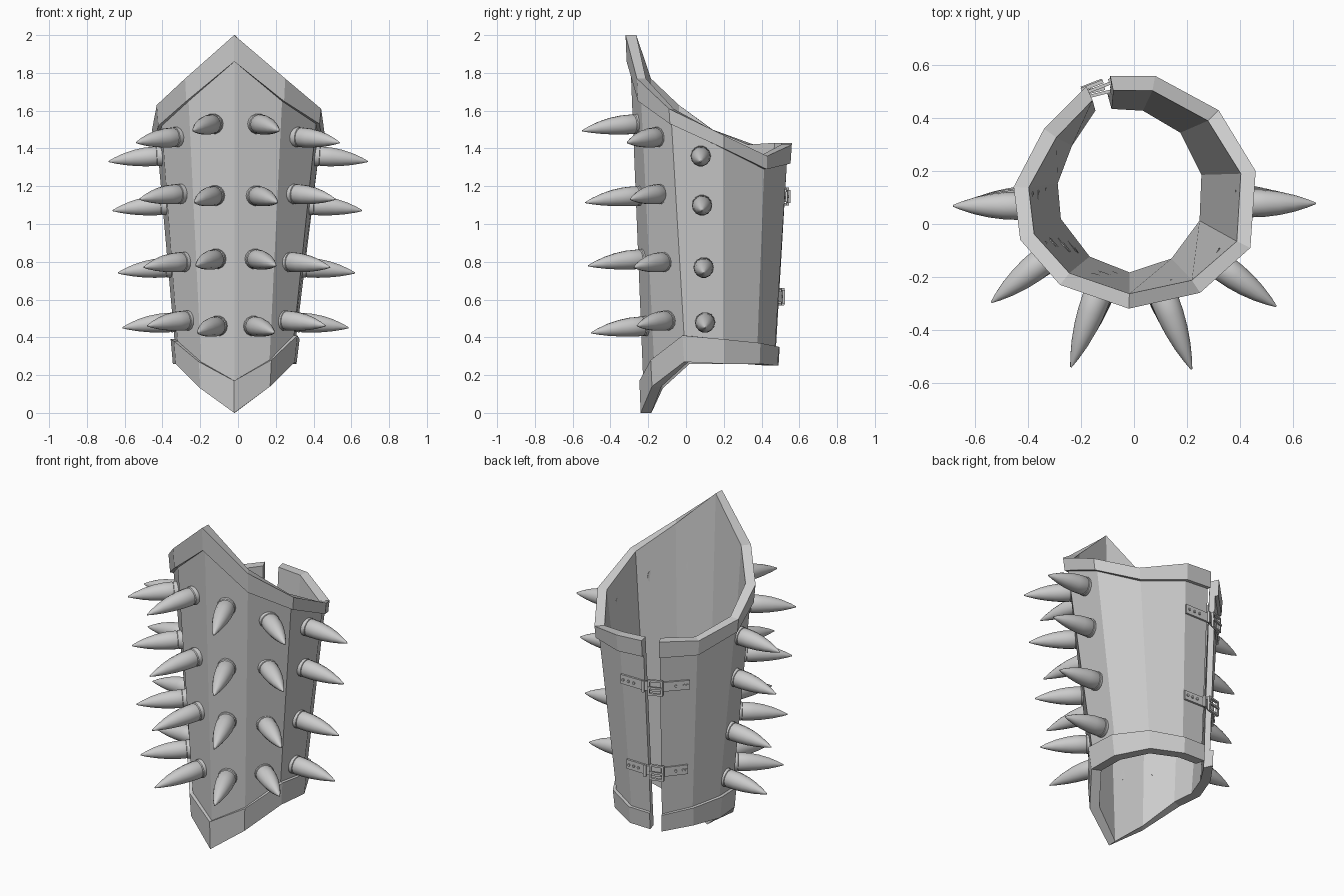
import bpy, bmesh
from mathutils import Vector, Matrix

if "Cube" in bpy.data.objects:
    bpy.data.objects.remove(bpy.data.objects["Cube"])

# Stations round the guard: top x, y, rim top z, rim lower z | bottom x, y, rim bottom z, rim upper z
ST = [
    (-.09, .56, 1.43, 1.33, -.10, .49, .25, .35),
    (.08, .56, 1.42, 1.32, .04, .485, .25, .35),
    (.32, .43, 1.36, 1.29, .21, .39, .26, .37),
    (.46, .20, 1.47, 1.40, .31, .20, .26, .39),
    (.44, -.09, 1.61, 1.53, .30, -.01, .27, .41),
    (.25, -.26, 1.77, 1.65, .17, -.18, .14, .28),
    (-.02, -.32, 2.0, 1.86, -.02, -.24, 0, .17),
    (-.28, -.23, 1.77, 1.65, -.20, -.17, .13, .27),
    (-.43, -.06, 1.63, 1.52, -.33, 0, .26, .38),
    (-.455, .14, 1.50, 1.42, -.345, .16, .26, .39),
    (-.34, .36, 1.42, 1.33, -.28, .33, .26, .37),
    (-.18, .52, 1.43, 1.33, -.17, .48, .25, .35),
]


def wall(i, z, inset):
    """Point on the wall at station i and height z, moved inward by inset."""
    tx, ty, zt, _, bx, by, zb, _ = ST[i]
    p = Vector((tx, ty)).lerp(Vector((bx, by)), (zt - z) / (zt - zb))
    p -= (p - Vector((0, .12))).normalized() * inset
    return Vector((p.x, p.y, z))


def finish(name, bm, smooth=False):
    bmesh.ops.recalc_face_normals(bm, faces=bm.faces)
    me = bpy.data.meshes.new(name)
    bm.to_mesh(me)
    bm.free()
    ob = bpy.data.objects.new(name, me)
    bpy.context.collection.objects.link(ob)
    if smooth:
        bpy.context.view_layer.objects.active = ob
        ob.select_set(True)
        bpy.ops.object.shade_smooth_by_angle(angle=.6)
        ob.select_set(False)
    return ob


def sweep(name, sections):
    """Skin closed sections into a tube with capped ends."""
    bm = bmesh.new()
    rings = [[bm.verts.new(p) for p in s] for s in sections]
    n = len(rings[0])
    for a, b in zip(rings, rings[1:]):
        for k in range(n):
            bm.faces.new((a[k], a[(k + 1) % n], b[(k + 1) % n], b[k]))
    bm.faces.new(rings[0])
    bm.faces.new(rings[-1])
    return finish(name, bm)


# Guard shell with raised rims top and bottom, split at the back
BODY, INNER = .02, .057
sections = []
for i, s in enumerate(ST):
    zt, zt2, zb, zb2 = s[2], s[3], s[6], s[7]
    sections.append([wall(i, z, d) for z, d in (
        (zt, 0), (zt2, 0), (zt2, BODY), (zb2, BODY),
        (zb2, 0), (zb, 0), (zb, INNER), (zt, INNER))])
sweep("guard_shell", sections)


# Slightly drooping spikes seated in collars
def spike(name, base, direction, length):
    d = Vector((direction[0], direction[1], -.06)).normalized()
    rot = d.to_track_quat('Z', 'Y')
    bm = bmesh.new()
    prof = [(.054, -.03), (.054, .018), (.050, .022), (.053, .03), (.051, .09),
            (.044, .15), (.032, .21), (.016, .265), (.003, .30)]
    n, rings = 14, []
    for r, l in prof:
        if l > .02:
            l *= length / .30
        drop = Vector((0, 0, -.25 * max(l - .05, 0) ** 2))
        ring = []
        for k in range(n):
            v = Matrix.Rotation(k * 6.283185 / n, 3, 'Z') @ Vector((r, 0, l))
            ring.append(bm.verts.new(base + rot @ v + drop))
        rings.append(ring)
    for a, b in zip(rings, rings[1:]):
        for k in range(n):
            bm.faces.new((a[k], a[(k + 1) % n], b[(k + 1) % n], b[k]))
    bm.faces.new(rings[0])
    bm.faces.new(rings[-1])
    finish(name, bm, True)


SIDE, CORNER, FRONT = (1.36, 1.10, .77, .48), (1.46, 1.16, .80, .49), (1.53, 1.15, .815, .46)
COLUMNS = [  # label, first station, fraction to the next, direction, length, heights
    ("right_side", 3, .45, (1, 0), .275, SIDE),
    ("right_corner", 4, .5, (.8, -.58), .275, CORNER),
    ("right_front", 5, .5, (.36, -.93), .315, FRONT),
    ("left_front", 6, .47, (-.34, -.93), .315, FRONT),
    ("left_corner", 7, .5, (-.78, -.63), .275, CORNER),
    ("left_side", 8, .6, (-1, 0), .275, SIDE),
]
for label, i, f, d, length, heights in COLUMNS:
    for row, z in enumerate(heights):
        spike(f"{label}_spike_{row + 1}", wall(i, z, BODY).lerp(wall(i + 1, z, BODY), f), d, length)


# Straps with rivets and a buckle across the back gap
def frame_at(p, tangent):
    x = tangent.normalized()
    y = Vector((0, 0, 1)).cross(x)
    if y.y < 0:
        y = -y
    m = Matrix((x, y, x.cross(y))).transposed().to_4x4()
    m.translation = p
    return m


def boxes(name, m, parts):
    bm = bmesh.new()
    for c, size in parts:
        bmesh.ops.create_cube(bm, size=1, matrix=m @ Matrix.Translation(c) @ Matrix.Diagonal((*size, 1)))
    finish(name, bm)


for n, z in enumerate((1.145, .615)):
    b0, b1, b10, b11 = (wall(i, z, BODY - .003) for i in (0, 1, 10, 11))
    path = [b0.lerp(b1, 1.0), b0, b11, b11.lerp(b10, .8)]
    secs = []
    for p in path:
        out = Vector((p.x, p.y - .12, 0)).normalized() * .012
        up = Vector((0, 0, .028))
        secs.append([p - up, p + up, p + out + up, p + out - up])
    sweep(f"strap_{n + 1}", secs)

    bm = bmesh.new()
    for a, b in ((b0, b1), (b11, b10)):
        m = frame_at(a, b - a)
        for f in (.42, .65, .88 if a is b0 else .74):
            c = m.copy()
            c.translation = a.lerp(b, f) + m.col[1].xyz * .013
            bmesh.ops.create_cone(bm, cap_ends=True, segments=8, radius1=.008, radius2=.008,
                                  depth=.012, matrix=c @ Matrix.Rotation(1.5708, 4, 'X'))
    finish(f"strap_rivets_{n + 1}", bm)

    m = frame_at(b0.lerp(b11, .75) , b0 - b11)
    boxes(f"buckle_{n + 1}", m, [
        ((0, .022, .041), (.085, .014, .012)), ((0, .022, -.041), (.085, .014, .012)),
        ((.038, .022, 0), (.012, .014, .09)), ((-.038, .022, 0), (.012, .014, .09)),
        ((0, .029, 0), (.085, .009, .012)), ((.072, .016, 0), (.016, .014, .07))])
